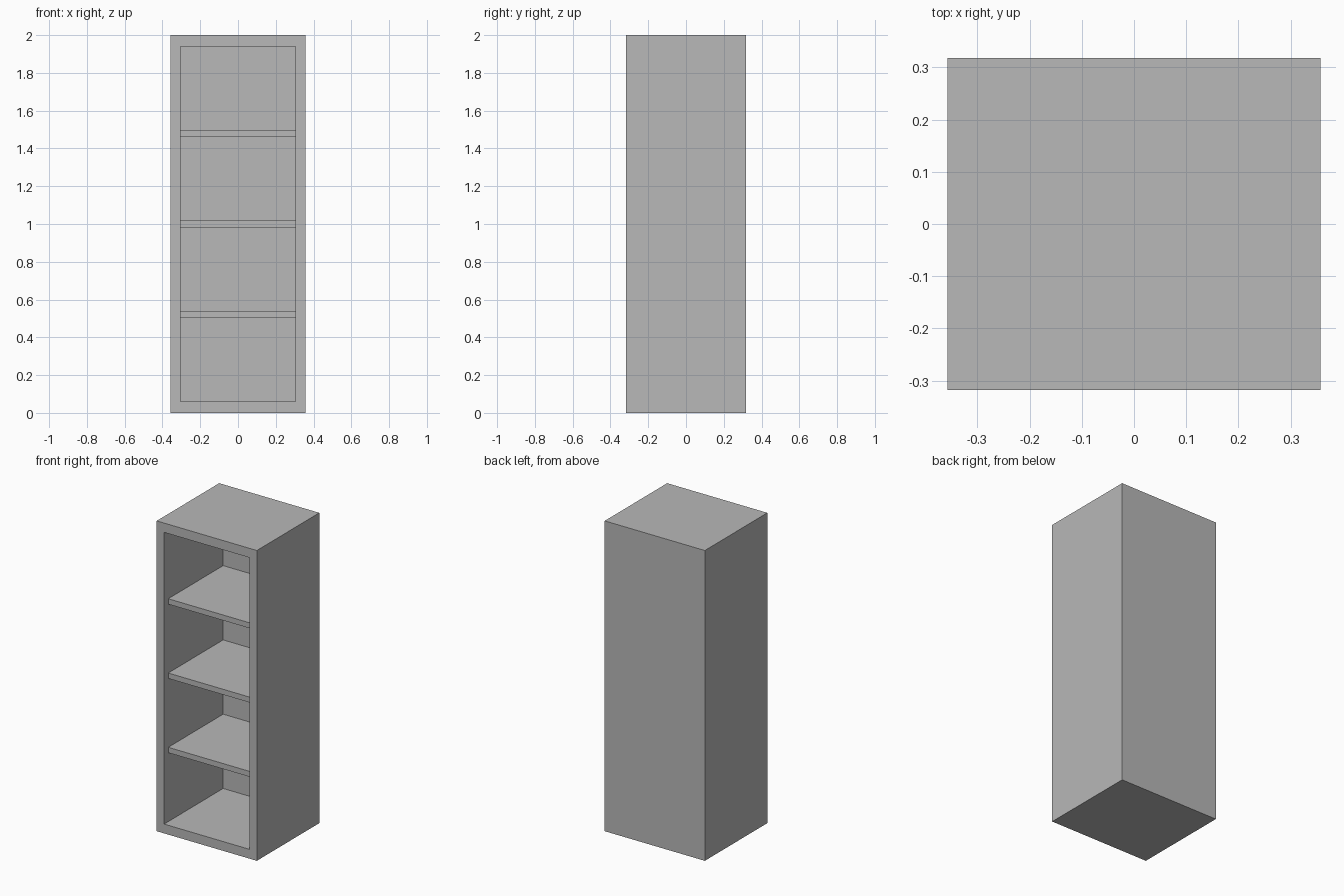
import bpy
import bmesh
from mathutils import Vector

cube = bpy.data.objects.get("Cube")
if cube:
    bpy.data.objects.remove(cube, do_unlink=True)

# Overall size, opening and shelf layout
WIDTH, DEPTH, HEIGHT = 0.714, 0.636, 2.0
SIDE, END, BACK = 0.053, 0.06, 0.035
SHELF_THICK, SHELF_RECESS = 0.035, 0.042
SHELF_COUNT = 3

grey = bpy.data.materials.new("plain grey")
grey.use_nodes = True
colour = (0.48, 0.48, 0.48, 1)
grey.diffuse_color = colour
grey.node_tree.nodes["Principled BSDF"].inputs["Base Color"].default_value = colour


def add_box(bm, low, high):
    """Box between two opposite corners."""
    low, high = Vector(low), Vector(high)
    verts = bmesh.ops.create_cube(bm, size=1)["verts"]
    for v in verts:
        v.co = (low + high) / 2 + v.co * (high - low)


def finish(bm, name):
    mesh = bpy.data.meshes.new(name)
    bm.normal_update()
    bm.to_mesh(mesh)
    bm.free()
    mesh.materials.append(grey)
    obj = bpy.data.objects.new(name, mesh)
    bpy.context.collection.objects.link(obj)


x, y = WIDTH / 2, DEPTH / 2
inner_x, inner_back = x - SIDE, y - BACK

# Cabinet body: solid box whose front is inset and pushed back
bm = bmesh.new()
add_box(bm, (-x, -y, 0), (x, y, HEIGHT))
bm.normal_update()
front = min(bm.faces, key=lambda f: f.normal.y)
bmesh.ops.inset_region(bm, faces=[front], thickness=SIDE)
for v in front.verts:
    v.co.x = inner_x if v.co.x > 0 else -inner_x
    v.co.z = HEIGHT - END if v.co.z > HEIGHT / 2 else END
bmesh.ops.inset_region(bm, faces=[front], thickness=0)
for v in front.verts:
    v.co.y = inner_back
finish(bm, "cabinet_body")

# Evenly spaced shelves, set back from the front edge
gap = (HEIGHT - 2 * END - SHELF_COUNT * SHELF_THICK) / (SHELF_COUNT + 1)
for i in range(SHELF_COUNT):
    z = END + gap + i * (gap + SHELF_THICK)
    bm = bmesh.new()
    add_box(bm, (-inner_x, -y + SHELF_RECESS, z),
            (inner_x, inner_back, z + SHELF_THICK))
    finish(bm, f"shelf_{i + 1}")
